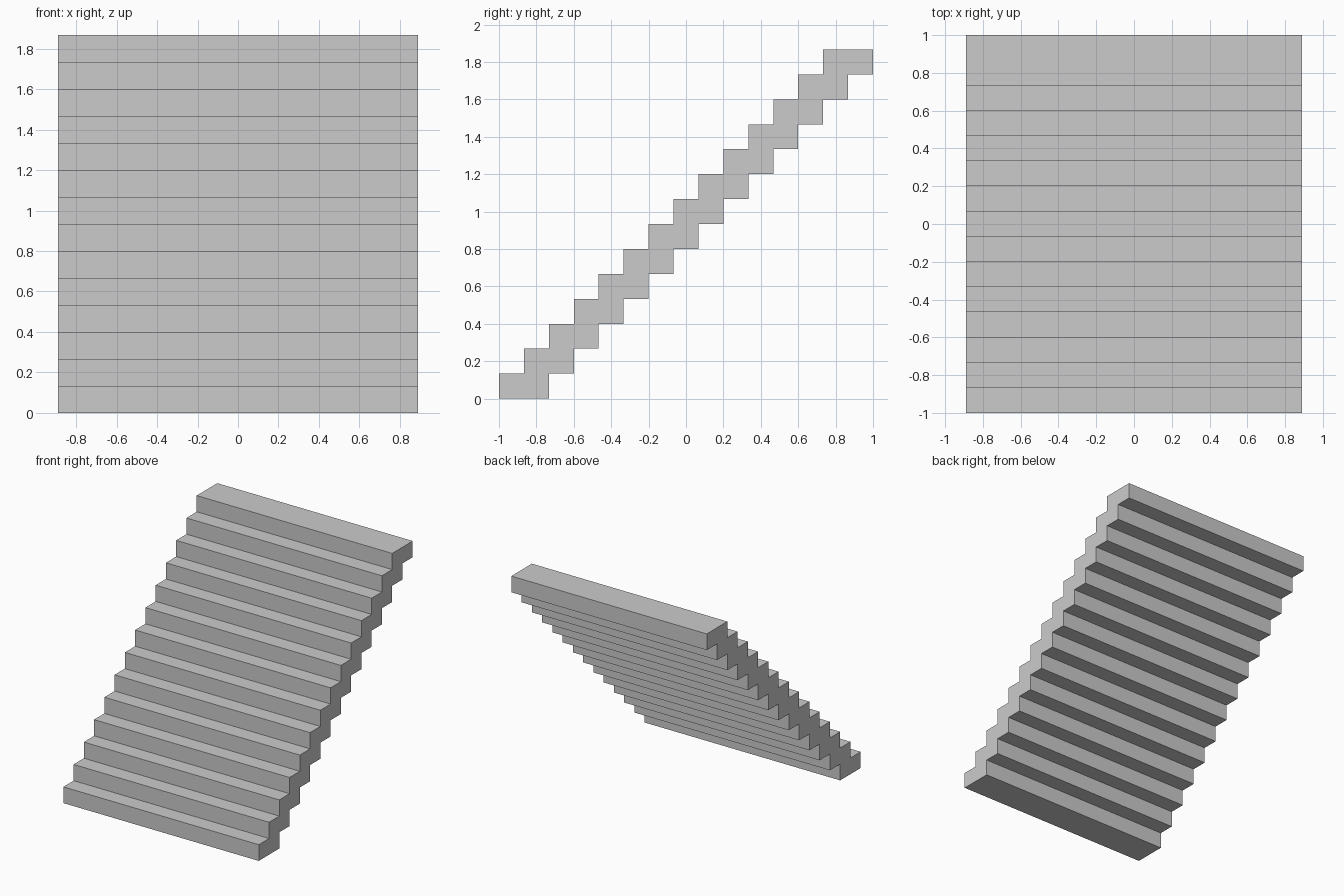
import bpy, bmesh

if "Cube" in bpy.data.objects:
    bpy.data.objects.remove(bpy.data.objects["Cube"])

STEPS = 14
S = 2 / 15            # rise and going of one step
HALF_WIDTH = 0.889

# Side profile (y, z): up the treads, then back down the stepped underside
profile = []
for i in range(STEPS):
    y = -1 + i * S
    profile += [(y, i * S), (y, (i + 1) * S)]
for i in reversed(range(STEPS)):
    y = -1 + (i + 2) * S
    profile += [(y, (i + 1) * S), (y, i * S)]

# Extrude the profile across the width
bm = bmesh.new()
face = bm.faces.new([bm.verts.new((-HALF_WIDTH, y, z)) for y, z in profile])
side = bmesh.ops.extrude_face_region(bm, geom=[face], use_keep_orig=True)
moved = [v for v in side["geom"] if isinstance(v, bmesh.types.BMVert)]
bmesh.ops.translate(bm, verts=moved, vec=(2 * HALF_WIDTH, 0, 0))
bmesh.ops.recalc_face_normals(bm, faces=bm.faces)

mesh = bpy.data.meshes.new("staircase")
bm.to_mesh(mesh)
bm.free()
stairs = bpy.data.objects.new("staircase", mesh)
bpy.context.collection.objects.link(stairs)
